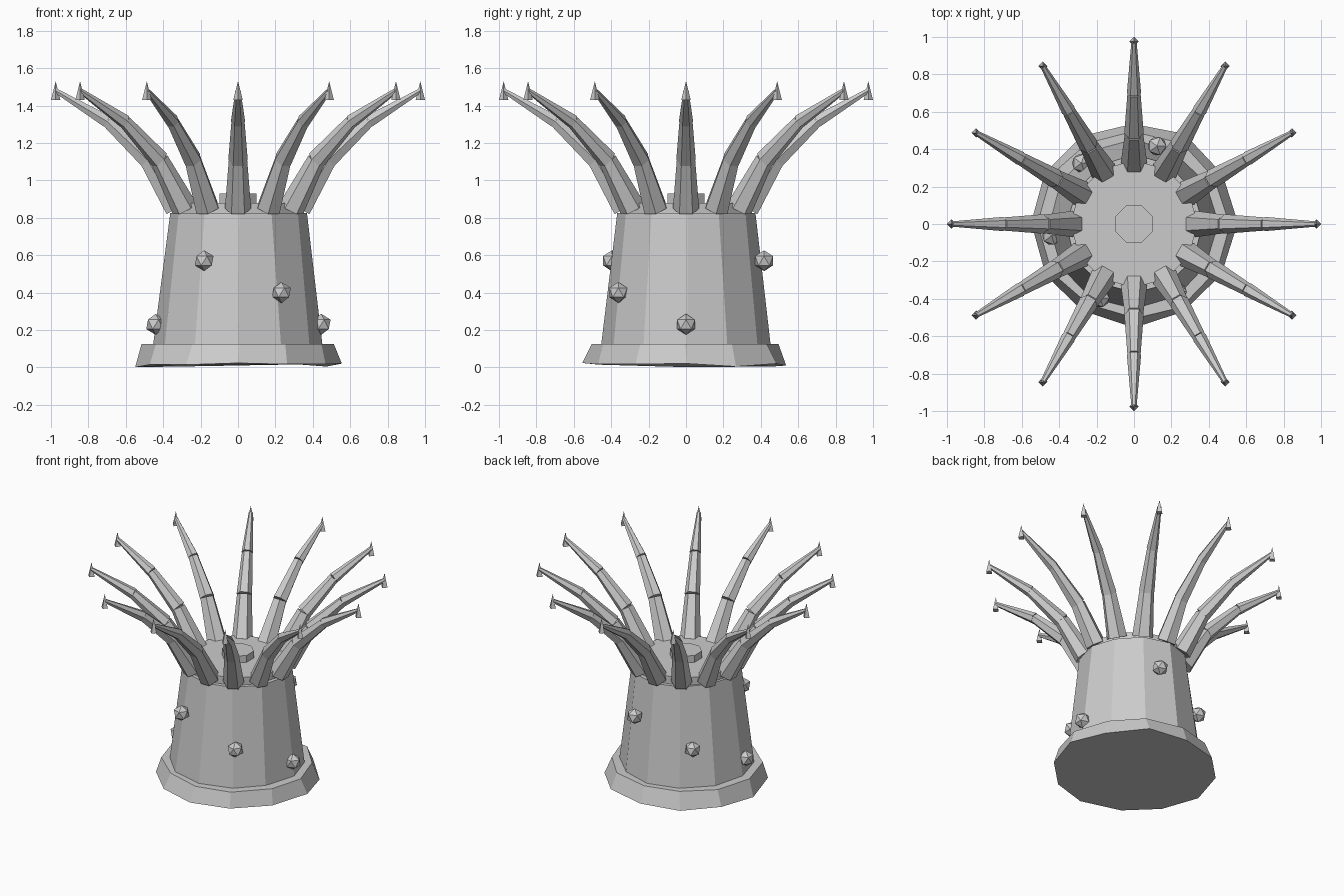
import bpy, math, random
from mathutils import Vector

if "Cube" in bpy.data.objects:
    bpy.data.objects.remove(bpy.data.objects["Cube"])
random.seed(4)

stone = bpy.data.materials.new("pale_grey")
stone.use_nodes = True
stone.diffuse_color = (0.6, 0.6, 0.6, 1)
stone.node_tree.nodes["Principled BSDF"].inputs["Base Color"].default_value = (0.6, 0.6, 0.6, 1)


def finish(name):
    ob = bpy.context.object
    ob.name = name
    ob.data.materials.append(stone)
    return ob


def cone(name, start, end, r1, r2, sides, spin=0.0):
    """Tapered prism between two points."""
    a, b = Vector(start), Vector(end)
    d = b - a
    bpy.ops.mesh.primitive_cone_add(vertices=sides, radius1=r1, radius2=r2,
                                    depth=d.length, location=(a + b) / 2)
    ob = finish(name)
    for v in ob.data.vertices:
        x, y = v.co.x, v.co.y
        v.co.x = x * math.cos(spin) - y * math.sin(spin)
        v.co.y = x * math.sin(spin) + y * math.cos(spin)
    # tilt about the tangent only, so every ring keeps the same facing
    yaw = math.atan2(d.y, d.x)
    ob.rotation_euler = (0, math.atan2(d.xy.length, d.z), yaw)
    return ob


def roughen(ob, amount, lift=0.0):
    """Nudge corners for an uneven, hand-hewn outline."""
    for v in ob.data.vertices:
        v.co.x += random.uniform(-amount, amount)
        v.co.y += random.uniform(-amount, amount)
        v.co.z += random.uniform(0, lift) if v.co.z < 0 else 0


# Foot and column
foot = cone("foot", (0, 0, 0), (0, 0, 0.125), 0.545, 0.505, 12)
roughen(foot, 0.012, 0.025)
body = cone("body", (0, 0, 0.02), (0, 0, 0.825), 0.46, 0.365, 12)
roughen(body, 0.008)

# Oral disc and mouth
cone("top_disc", (0, 0, 0.8), (0, 0, 0.88), 0.34, 0.34, 12)
cone("mouth", (0, 0, 0.87), (0, 0, 0.93), 0.107, 0.107, 8, math.pi / 8)

# Tentacles: three tapered sections and a pointed tip
path = [(0.33, 0.85), (0.485, 1.11), (0.70, 1.315), (0.975, 1.48)]
widths = [(0.07, 0.049), (0.052, 0.035), (0.038, 0.014)]
for i in range(12):
    ang = i * math.pi / 6
    pts = [(r * math.cos(ang), r * math.sin(ang), z) for r, z in path]
    for k, (w1, w2) in enumerate(widths):
        cone(f"tentacle_{i + 1}_section_{k + 1}", pts[k], pts[k + 1], w1, w2, 6)
    x, y, _ = pts[-1]
    cone(f"tentacle_{i + 1}_tip", (x, y, 1.43), (x, y, 1.53), 0.025, 0, 4)

# Warts spiralling round the column
for i in range(6):
    r, z = [(0.445, 0.23), (0.43, 0.40), (0.435, 0.57)][i % 3]
    bpy.ops.mesh.primitive_ico_sphere_add(subdivisions=1, radius=0.056,
                                          location=(r * math.cos(i), -r * math.sin(i), z))
    finish(f"wart_{i + 1}")
